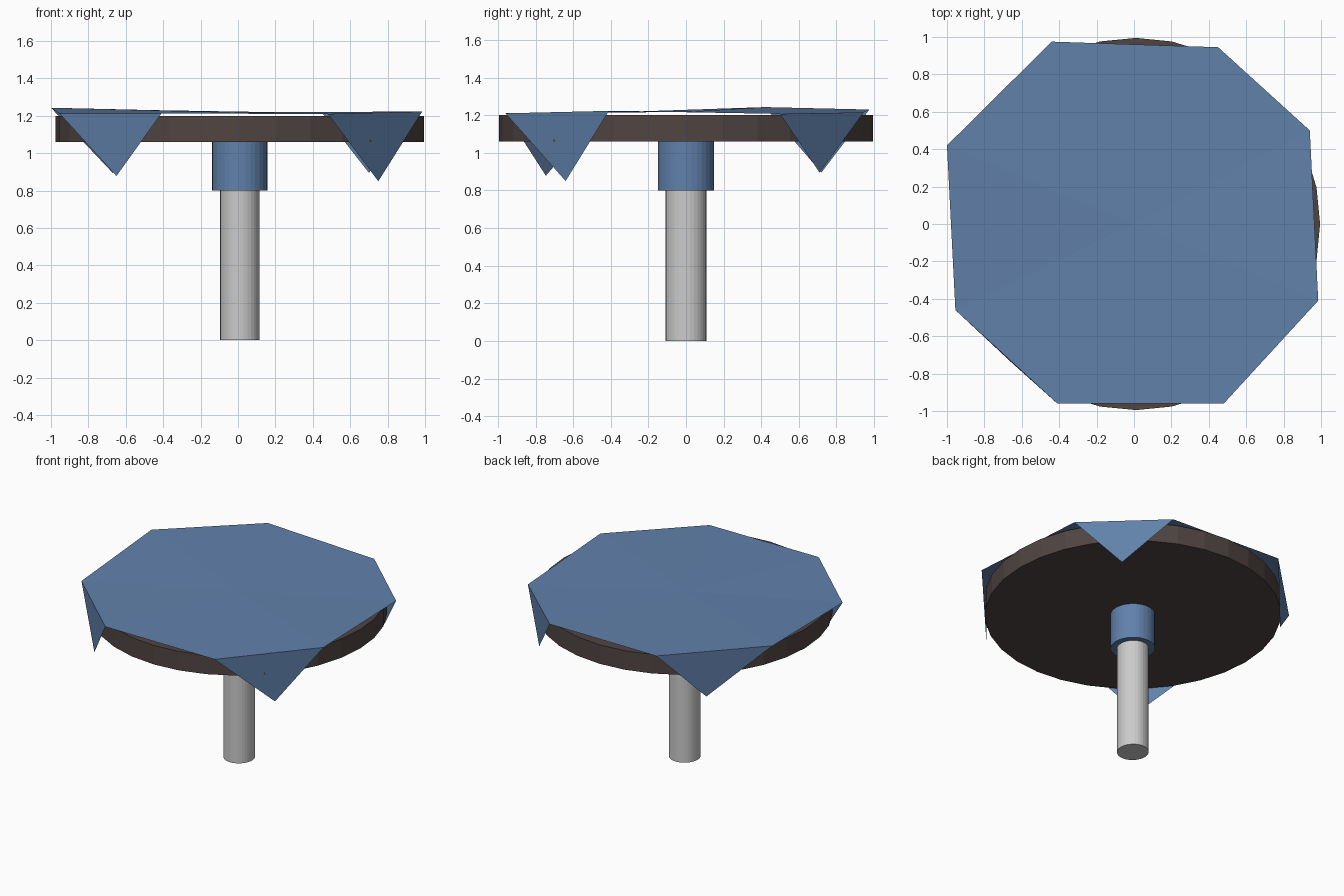
import bpy
from mathutils import Vector

if "Cube" in bpy.data.objects:
    bpy.data.objects.remove(bpy.data.objects["Cube"])


def material(name, rgb):
    m = bpy.data.materials.new(name)
    m.diffuse_color = (*rgb, 1)
    m.use_nodes = True
    m.node_tree.nodes["Principled BSDF"].inputs["Base Color"].default_value = m.diffuse_color
    return m


def cylinder(name, rx, ry, z0, z1, mat=None):
    bpy.ops.mesh.primitive_cylinder_add(vertices=32, radius=1, depth=1,
                                        location=(0.01, 0, (z0 + z1) / 2))
    ob = bpy.context.object
    ob.name = name
    ob.scale = (rx, ry, z1 - z0)
    if mat:
        ob.data.materials.append(mat)
    return ob


blue = material("blue_cloth", (0.12, 0.22, 0.41))
brown = material("dark_wood", (0.08, 0.06, 0.055))

# Pedestal, collar and round top
cylinder("pedestal_pole", 0.105, 0.108, 0, 0.82)
cylinder("pole_collar", 0.148, 0.15, 0.80, 1.07, blue)
cylinder("round_table_top", 0.985, 0.995, 1.06, 1.20, brown)

# Tablecloth: uneven octagon on top, with a corner hanging off every second edge
rim = [(0.48, -0.96, 1.21), (0.985, -0.41, 1.223), (0.94, 0.50, 1.207), (0.45, 0.945, 1.215),
       (-0.44, 0.975, 1.23), (-1.0, 0.42, 1.243), (-0.955, -0.46, 1.213), (-0.41, -0.96, 1.212)]
tips = [(0.75, -0.64, 0.85), (0.70, 0.71, 0.895), (-0.67, 0.72, 0.895), (-0.65, -0.745, 0.878)]
verts = [Vector(p) for p in rim + tips + [(0, 0, 1.218)]]
faces = [(12, i, (i + 1) % 8) for i in range(8)]
faces += [(2 * i + 1, 2 * i, 8 + i) for i in range(4)]
mesh = bpy.data.meshes.new("tablecloth")
mesh.from_pydata(verts, [], faces)
mesh.materials.append(blue)
cloth = bpy.data.objects.new("tablecloth", mesh)
bpy.context.collection.objects.link(cloth)
